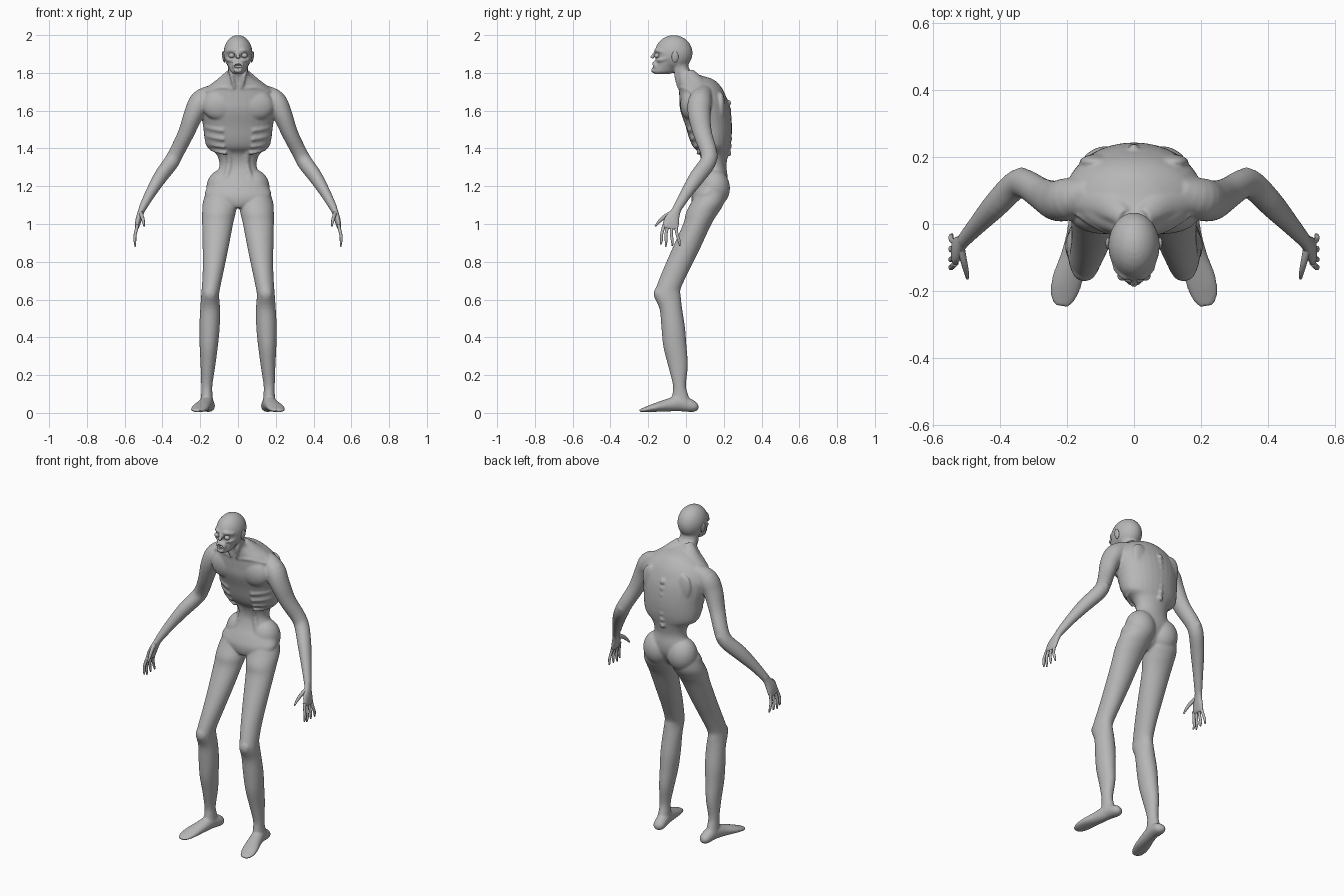
import bpy, bmesh, math
from mathutils import Vector, Matrix

skin = bpy.data.materials.new("grey_skin")
skin.diffuse_color = (0.47, 0.47, 0.47, 1)
SIDES = (1, -1)


def smooth_path(pts, n=4):
    """Catmull-Rom interpolation of tuples of any length."""
    out = []
    for i in range(len(pts) - 1):
        a, b, c, d = pts[max(i - 1, 0)], pts[i], pts[i + 1], pts[min(i + 2, len(pts) - 1)]
        for k in range(n):
            t = k / n
            out.append([0.5 * (2 * q + (r - p) * t + (2 * p - 5 * q + 4 * r - s) * t * t
                               + (3 * q - p - 3 * r + s) * t ** 3) for p, q, r, s in zip(a, b, c, d)])
    return out + [list(pts[-1])]


def tube(bm, pts, ref=(1, 0, 0), flat=False, side=1, seg=24, front=1.0):
    """Loft ellipses (x, y, z, ra, rb) along a path; flat keeps rings horizontal."""
    pts = smooth_path(pts)
    rings = []
    for i, p in enumerate(pts):
        c = Vector(p[:3])
        t = Vector(pts[min(i + 1, len(pts) - 1)][:3]) - Vector(pts[max(i - 1, 0)][:3])
        t = Vector((0, 0, 1)) if flat else t.normalized()
        u = Vector(ref)
        u = (u - t * u.dot(t)).normalized()
        v = t.cross(u)
        ring = []
        for k in range(seg):
            a = 2 * math.pi * k / seg
            sn = math.sin(a)
            if sn < 0:  # squarer front half
                sn = -abs(sn) ** front
            q = c + u * p[3] * math.cos(a) + v * p[4] * sn
            ring.append(bm.verts.new((q.x * side, q.y, q.z)))
        rings.append(ring)
    for r, s in zip(rings, rings[1:]):
        for k in range(seg):
            bm.faces.new((r[k], r[(k + 1) % seg], s[(k + 1) % seg], s[k]))
    bm.faces.new(rings[0])
    bm.faces.new(rings[-1])


def stack(bm, rows, side=1, front=1.0):
    """Horizontal rings from rows (z, x0, x1, y_front, y_back)."""
    tube(bm, [((a + b) / 2, (f + k) / 2, z, (b - a) / 2, (k - f) / 2)
              for z, a, b, f, k in rows], flat=True, side=side, seg=32, front=front)


def ball(bm, c, r, tilt=0.0):
    m = Matrix.Translation(c) @ Matrix.Rotation(tilt, 4, 'Y') @ Matrix.Diagonal((*r, 1))
    bmesh.ops.create_uvsphere(bm, u_segments=24, v_segments=14, radius=1, matrix=m)


def finish(name, bm):
    bmesh.ops.recalc_face_normals(bm, faces=bm.faces[:])
    for f in bm.faces:
        f.smooth = True
    me = bpy.data.meshes.new(name)
    bm.to_mesh(me)
    bm.free()
    me.materials.append(skin)
    ob = bpy.data.objects.new(name, me)
    bpy.context.collection.objects.link(ob)
    return ob


# torso and neck: z, half width, front, back
torso = [(1.88, .052, -.10, .01), (1.82, .052, -.075, .018), (1.79, .062, -.055, .07),
         (1.765, .10, -.045, .145), (1.72, .165, -.038, .19), (1.66, .20, -.035, .218),
         (1.60, .20, -.03, .235), (1.52, .185, -.003, .243), (1.45, .177, .018, .24),
         (1.405, .162, .04, .232), (1.37, .115, .075, .224), (1.31, .098, .09, .214),
         (1.25, .125, .075, .22), (1.20, .16, .05, .215), (1.15, .175, .03, .19),
         (1.11, .12, .03, .16), (1.085, .05, .04, .12)]
body = bmesh.new()
stack(body, [(z, -w, w, f, b) for z, w, f, b in torso], front=.85)

# cranium, face and jaw
ball(body, (0, -.065, 1.905), (.077, .1, .095))
stack(body, [(z, -w, w, f, b) for z, w, f, b in [
    (1.935, .066, -.16, 0), (1.89, .068, -.152, 0), (1.86, .063, -.158, -.02),
    (1.83, .05, -.165, -.045), (1.805, .038, -.175, -.06), (1.793, .022, -.165, -.09)]])
ball(body, (0, -.162, 1.84), (.034, .018, .026))
ball(body, (0, -.174, 1.812), (.024, .012, .011))
tube(body, [(0, -.155, 1.915, .009, .008), (0, -.172, 1.893, .011, .01),
            (0, -.182, 1.877, .014, .011)], seg=12)

for s in SIDES:
    # hip, thigh, shin
    stack(body, [(1.21, .02, .155, .075, .215), (1.12, .004, .185, .03, .205), (1.06, .012, .19, .0, .172),
                 (1.0, .026, .19, -.015, .135), (.865, .052, .187, -.075, .072),
                 (.75, .076, .187, -.125, .015), (.66, .095, .192, -.16, -.027),
                 (.62, .1, .195, -.17, -.028), (.55, .095, .2, -.14, -.02),
                 (.45, .097, .205, -.13, -.005), (.35, .107, .203, -.12, .003),
                 (.25, .12, .198, -.095, .01), (.15, .135, .195, -.07, 0),
                 (.1, .135, .195, -.072, .01), (.05, .13, .2, -.08, .03)], side=s)
    ball(body, (s * .08, .15, 1.19), (.088, .083, .1))
    ball(body, (s * .148, -.143, .63), (.035, .028, .04))
    # foot
    tube(body, [(.15, .064, .033, .015, .014), (.155, .04, .034, .034, .03),
                (.165, -.03, .05, .036, .042), (.18, -.1, .04, .04, .033),
                (.2, -.17, .027, .046, .022), (.212, -.22, .016, .038, .013),
                (.217, -.245, .012, .02, .007)], side=s)
    # arm
    tube(body, [(.13, .095, 1.69, .05, .045), (.195, .075, 1.65, .06, .063),
                (.235, .07, 1.58, .052, .06), (.275, .088, 1.48, .043, .05),
                (.325, .12, 1.38, .04, .044), (.355, .115, 1.325, .041, .043),
                (.41, .06, 1.25, .037, .042), (.465, 0, 1.16, .028, .031),
                (.508, -.048, 1.08, .02, .024)], side=s)
    ball(body, (s * .335, .148, 1.36), (.022, .022, .028))
    # palm
    tube(body, [(.5, -.04, 1.095, .02, .022), (.515, -.057, 1.06, .017, .028),
                (.527, -.075, 1.02, .016, .042), (.535, -.083, .985, .012, .044),
                (.538, -.085, .972, .008, .04)], side=s)
    # chest muscle fanning into the shoulder
    ball(body, (s * .085, .02, 1.635), (.105, .05, .085), s * .25)
    # neck-to-shoulder muscle
    tube(body, [(.03, .02, 1.80, .025, .03), (.085, .06, 1.752, .025, .045),
                (.17, .08, 1.685, .03, .05)], ref=(0, 0, 1), side=s)
    # collar bone and shoulder blade
    tube(body, [(.02, -.033, 1.715, .008, .008), (.09, -.02, 1.722, .008, .008),
                (.17, .03, 1.7, .008, .008)], ref=(0, 0, 1), side=s, seg=12)
    ball(body, (s * .1, .185, 1.6), (.06, .025, .1), s * .25)
    # neck tendon
    tube(body, [(.046, -.035, 1.85, .012, .012), (.035, -.052, 1.79, .011, .011),
                (.018, -.038, 1.72, .008, .008)], side=s, seg=12)
    # shallow ribs wrapping the lower chest
    for z, w, f, b in [(1.515, .182, .003, .24), (1.47, .176, .016, .237),
                       (1.43, .166, .034, .233), (1.395, .148, .055, .228)]:
        arc = []
        for k in range(5):
            a = math.radians(25 + 22 * k)
            arc.append((w * math.sin(a), (f + b) / 2 - (b - f) / 2 * math.cos(a) ** .85
                        if a < 1.57 else (f + b) / 2 - (b - f) / 2 * math.cos(a),
                        z - .02 + .01 * k, .012, .008 - .001 * k))
        tube(body, arc, ref=(0, 0, 1), side=s, seg=12)
    # abdomen cord, from ribs to pelvis
    tube(body, [(.055, .07, 1.41, .018, .016), (.045, .1, 1.32, .016, .016),
                (.07, .085, 1.22, .02, .016)], side=s, seg=12)
    # brow and cheekbone
    tube(body, [(.008, -.16, 1.917, .009, .008), (.035, -.157, 1.92, .009, .008),
                (.062, -.125, 1.912, .007, .007)], ref=(0, 0, 1), side=s, seg=12)
    tube(body, [(.022, -.153, 1.868, .008, .008), (.05, -.138, 1.868, .009, .008),
                (.066, -.09, 1.88, .008, .007)], ref=(0, 0, 1), side=s, seg=12)

# spine knobs
for k in range(8):
    ball(body, (0, .234 - .00035 * (k - 4) ** 2, 1.64 - .038 * k), (.014, .011, .016))

body_ob = finish("body", body)
rm = body_ob.modifiers.new("fuse", 'REMESH')
rm.mode = 'VOXEL'
rm.voxel_size = .0055
rm.use_smooth_shade = True
sm = body_ob.modifiers.new("soften", 'SMOOTH')
sm.factor = .5
sm.iterations = 10

# eye sockets and open mouth
cut = bmesh.new()
for s in SIDES:
    ball(cut, (s * .034, -.165, 1.892), (.02, .022, .014))
ball(cut, (0, -.185, 1.836), (.022, .03, .012))
cutter = finish("face_cutter", cut)
cutter.hide_render = True
cutter.hide_viewport = True
bo = body_ob.modifiers.new("face_hollows", 'BOOLEAN')
bo.operation = 'DIFFERENCE'
bo.object = cutter

for s, tag in zip(SIDES, ("left", "right")):
    bm = bmesh.new()
    ball(bm, (s * .034, -.153, 1.892), (.016, .016, .014))
    finish("eye_" + tag, bm)
    bm = bmesh.new()
    ball(bm, (s * .076, -.058, 1.885), (.008, .018, .03), s * .15)
    finish("ear_" + tag, bm)
    # fingers: knuckle y, tip y, tip z
    bm = bmesh.new()
    for y0, y1, z1 in [(-.116, -.134, .892), (-.096, -.108, .88), (-.075, -.072, .885), (-.055, -.032, .885)]:
        ym = (y0 + y1) / 2
        tube(bm, [(.532, y0, .995, .009, .01), (.544, ym - .004, .945, .008, .008),
                  (.546, (ym + y1) / 2, .915, .0075, .008), (.543, y1, z1, .004, .004)], side=s, seg=10)
    # thumb
    tube(bm, [(.517, -.07, 1.06, .012, .014), (.508, -.11, 1.04, .01, .012),
              (.501, -.14, 1.015, .008, .009), (.497, -.163, .988, .004, .004)], side=s, seg=10)
    finish("fingers_" + tag, bm)

# teeth
bm = bmesh.new()
for k in range(-2, 3):
    for z in (1.845, 1.826):
        ball(bm, (k * .007, -.17 + .0012 * k * k, z), (.0034, .004, .006))
finish("teeth", bm)
